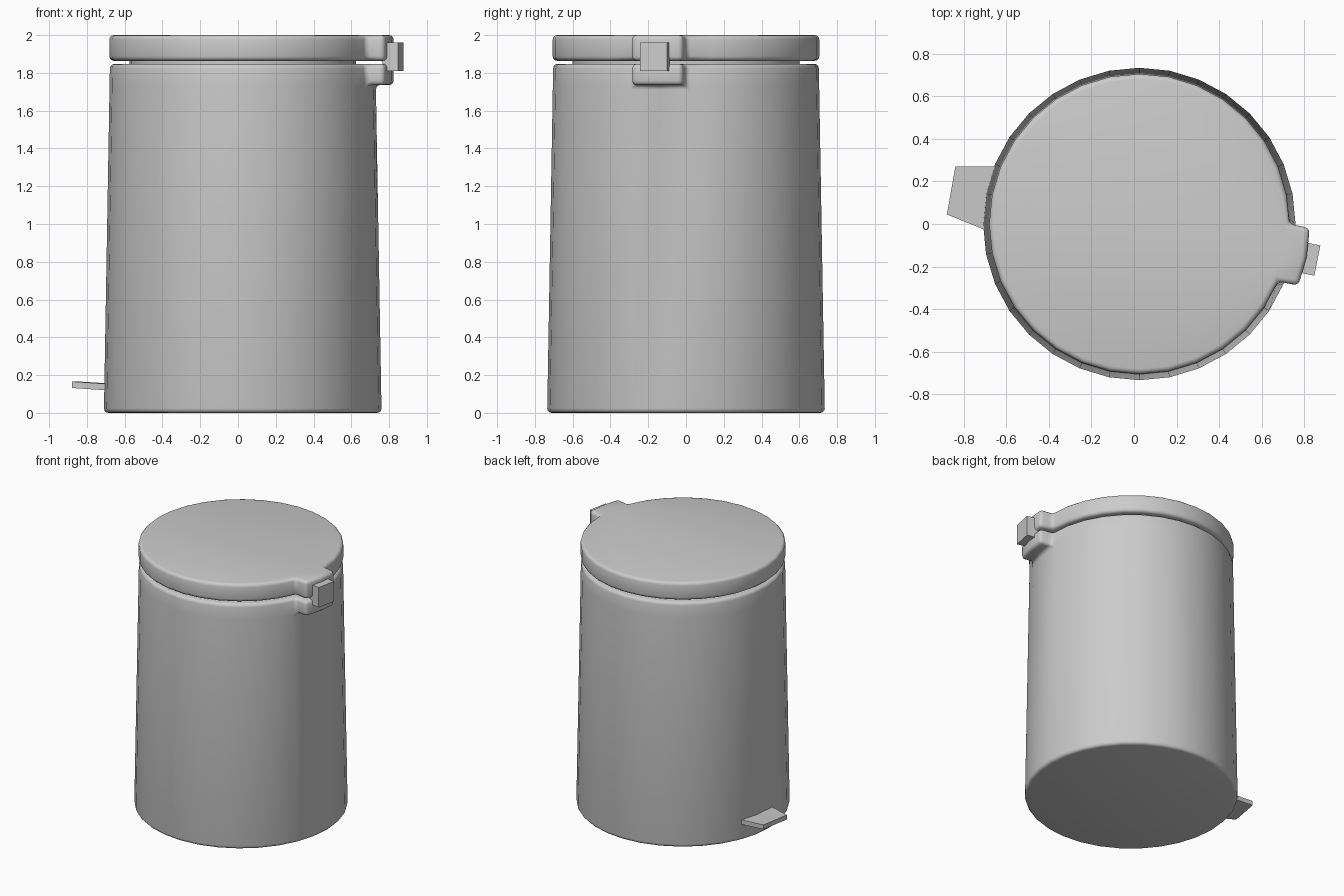
import bpy, bmesh, math
from mathutils import Matrix, Vector

if "Cube" in bpy.data.objects:
    bpy.data.objects.remove(bpy.data.objects["Cube"])

CX = 0.025                      # axis of the bin
SIDES = 32
HINGE = -2 * math.pi / SIDES    # hinge direction (one segment below +x)


def finish(bm, name, smooth=True):
    bmesh.ops.recalc_face_normals(bm, faces=bm.faces)
    mesh = bpy.data.meshes.new(name)
    bm.to_mesh(mesh)
    bm.free()
    ob = bpy.data.objects.new(name, mesh)
    bpy.context.collection.objects.link(ob)
    if smooth:
        bpy.ops.object.select_all(action='DESELECT')
        ob.select_set(True)
        bpy.context.view_layer.objects.active = ob
        bpy.ops.object.shade_smooth_by_angle(angle=math.radians(35))
    return ob


def drum(name, profile, tab_band=None, bevel=0.0):
    """Closed lathe of (radius, z) rings; a hinge tab is pulled out of one band."""
    bm = bmesh.new()
    rings = []
    for r, z in profile:
        rings.append([bm.verts.new((CX + r * math.cos(2 * math.pi * i / SIDES),
                                    r * math.sin(2 * math.pi * i / SIDES), z))
                      for i in range(SIDES)])
    tab = []
    for k in range(len(rings) - 1):
        a, b = rings[k], rings[k + 1]
        for i in range(SIDES):
            j = (i + 1) % SIDES
            f = bm.faces.new((a[i], a[j], b[j], b[i]))
            if k == tab_band and i in (SIDES - 2, SIDES - 1):
                tab.append(f)
    bm.faces.new(rings[0][::-1])
    bm.faces.new(rings[-1])
    if tab:
        ext = bmesh.ops.extrude_face_region(bm, geom=tab)["geom"]
        bmesh.ops.delete(bm, geom=tab, context='FACES_ONLY')
        out = Vector((math.cos(HINGE), math.sin(HINGE), 0))
        side = Vector((-out.y, out.x, 0))
        for v in [g for g in ext if isinstance(g, bmesh.types.BMVert)]:
            t = (v.co - Vector((CX, 0, 0))).dot(side)
            reach = 0.802 if abs(t) < 0.02 else 0.79
            p = Vector((CX, 0, 0)) + out * reach + side * t
            v.co.x, v.co.y = p.x, p.y
    bmesh.ops.recalc_face_normals(bm, faces=bm.faces)
    if bevel:
        edges = [e for e in bm.edges if len(e.link_faces) == 2
                 and e.calc_face_angle() > math.radians(30)]
        bmesh.ops.bevel(bm, geom=edges, offset=bevel, offset_type='OFFSET',
                        segments=3, profile=0.5, affect='EDGES', clamp_overlap=True)
    return finish(bm, name)


# Tapered bucket with the lower hinge tab
drum("bucket", [(0.735, 0), (0.705, 1.735), (0.703, 1.848)], 1, 0.024)

# Lid with the upper hinge tab
drum("lid", [(0.706, 1.864), (0.706, 2.0)], 0, 0.024)

# Recessed neck between bucket and lid
drum("neck", [(0.6, 1.84), (0.6, 1.87)])

# Hinge block joining the two tabs
bm = bmesh.new()
bmesh.ops.create_cube(bm, size=1.0, matrix=Matrix.Translation((CX, 0, 0))
                      @ Matrix.Rotation(HINGE, 4, 'Z')
                      @ Matrix.Translation((0.812, -0.005, 1.885))
                      @ Matrix.Diagonal((0.085, 0.145, 0.152, 1)))
finish(bm, "hinge_block", smooth=False)

# Foot pedal, slightly raised at its outer edge
bm = bmesh.new()
outline = [(-0.84, 0.27, 0.132), (-0.88, 0.045, 0.132),
           (-0.67, -0.04, 0.118), (-0.62, 0.27, 0.118)]
low = [bm.verts.new(p) for p in outline]
high = [bm.verts.new((x, y, z + 0.034)) for x, y, z in outline]
bm.faces.new(low)
bm.faces.new(high)
for i in range(4):
    j = (i + 1) % 4
    bm.faces.new((low[i], low[j], high[j], high[i]))
finish(bm, "pedal", smooth=False)
